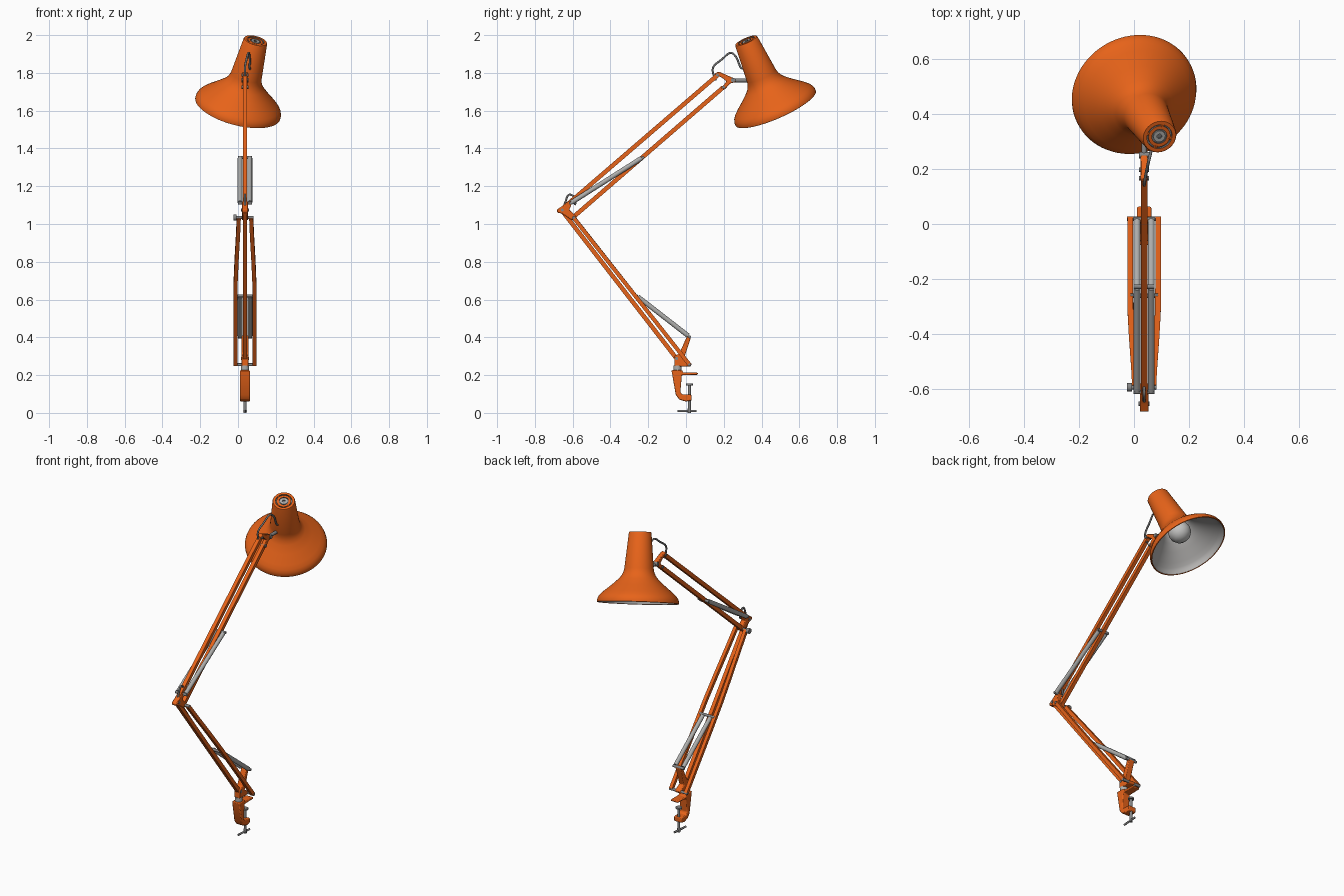
import bpy, bmesh, math
from mathutils import Vector, Matrix

if "Cube" in bpy.data.objects:
    bpy.data.objects.remove(bpy.data.objects["Cube"])

CX = 0.037  # x of the arm's centre plane


def material(name, rgb):
    m = bpy.data.materials.new(name)
    m.diffuse_color = (*rgb, 1)
    m.use_nodes = True
    m.node_tree.nodes["Principled BSDF"].inputs["Base Color"].default_value = m.diffuse_color
    return m


ORANGE = material("orange paint", (0.80, 0.125, 0.010))
SPRING = material("spring grey", (0.42, 0.42, 0.41))
STEEL = material("steel", (0.24, 0.24, 0.24))
DARK = material("cable grey", (0.17, 0.17, 0.17))
WHITE = material("inner grey", (0.47, 0.46, 0.45))
BULB = material("bulb glass", (0.55, 0.55, 0.54))


def finish(name, bm, mats, angle=35):
    bmesh.ops.recalc_face_normals(bm, faces=bm.faces)
    me = bpy.data.meshes.new(name)
    bm.to_mesh(me)
    bm.free()
    ob = bpy.data.objects.new(name, me)
    bpy.context.collection.objects.link(ob)
    for m in mats:
        me.materials.append(m)
    select(ob)
    bpy.ops.object.shade_smooth_by_angle(angle=math.radians(angle))
    return ob


def select(ob):
    bpy.ops.object.select_all(action='DESELECT')
    ob.select_set(True)
    bpy.context.view_layer.objects.active = ob


def P(y, z, dx=0.0):
    return Vector((CX + dx, y, z))


def rod(name, p, q, r, mat, sides=20):
    bm = bmesh.new()
    d = q - p
    rot = d.to_track_quat('Z', 'Y').to_matrix().to_4x4()
    bmesh.ops.create_cone(bm, cap_ends=True, segments=sides, radius1=r, radius2=r,
                          depth=d.length, matrix=Matrix.Translation((p + q) / 2) @ rot)
    return finish(name, bm, [mat])


def pin(name, y, z, half, r=0.008, mat=STEEL):
    return rod(name, P(y, z, -half), P(y, z, half), r, mat)


def tube(name, pts, r, mat, square=False, smooth=False):
    """Sweep a round or square section along a path."""
    cu = bpy.data.curves.new(name, 'CURVE')
    cu.dimensions = '3D'
    cu.twist_mode = 'Z_UP' if square else 'MINIMUM'
    cu.use_fill_caps = True
    cu.bevel_depth = r * (1.414 if square else 1)
    cu.bevel_resolution = 0 if square else 3
    cu.resolution_u = 8
    sp = cu.splines.new('NURBS' if smooth else 'POLY')
    sp.points.add(len(pts) - 1)
    for pt, co in zip(sp.points, pts):
        pt.co = (*co, 1)
        pt.tilt = math.pi / 4 if square else 0
    if smooth:
        sp.order_u = 3
        sp.use_endpoint_u = True
    cu.materials.append(mat)
    ob = bpy.data.objects.new(name, cu)
    bpy.context.collection.objects.link(ob)
    select(ob)
    bpy.ops.object.convert(target='MESH')
    bpy.ops.object.shade_smooth_by_angle(angle=math.radians(35 if square else 60))
    return bpy.context.object


def plate(name, outline, half, mat, bevel=0.004):
    """Extrude a side outline (y, z) across x."""
    bm = bmesh.new()
    f = bm.faces.new([bm.verts.new(P(y, z, -half)) for y, z in outline])
    ext = bmesh.ops.extrude_face_region(bm, geom=[f])
    vs = [v for v in ext['geom'] if isinstance(v, bmesh.types.BMVert)]
    bmesh.ops.translate(bm, verts=vs, vec=(2 * half, 0, 0))
    ob = finish(name, bm, [mat])
    mod = ob.modifiers.new("bevel", 'BEVEL')
    mod.width, mod.segments = bevel, 2
    return ob


def lathe(name, profile, mats, seg_mats, matrix, steps=72):
    """Revolve (radius, height) points; seg_mats gives a material per segment."""
    bm = bmesh.new()
    rings = []
    for r, h in profile:
        n = 1 if r == 0 else steps
        rings.append([bm.verts.new((r * math.cos(math.tau * i / steps),
                                    r * math.sin(math.tau * i / steps), h)) for i in range(n)])
    for a, b, mi in zip(rings, rings[1:], seg_mats):
        for i in range(steps):
            j = (i + 1) % steps
            vs = [a[i % len(a)], a[j % len(a)], b[j % len(b)], b[i % len(b)]]
            bm.faces.new(list(dict.fromkeys(vs))).material_index = mi
    bm.transform(matrix)
    return finish(name, bm, mats)


# Shade, in its own tilted frame with the origin at the rim centre
axis = Vector((0.234, -0.390, 0.890)).normalized()
SH = Matrix.Translation((-0.001, 0.475, 1.613)) @ axis.to_track_quat('Z', 'Y').to_matrix().to_4x4()
outer = [(0.228, -0.002), (0.232, 0.0), (0.232, 0.012), (0.227, 0.028), (0.216, 0.043), (0.197, 0.061),
         (0.150, 0.100), (0.112, 0.135), (0.096, 0.155), (0.087, 0.176), (0.083, 0.195),
         (0.064, 0.397), (0.061, 0.402)]
cap = [(0.047, 0.402), (0.047, 0.392), (0.041, 0.392), (0.041, 0.400), (0.028, 0.400),
       (0.028, 0.394), (0.022, 0.394), (0.022, 0.400), (0.009, 0.400), (0.009, 0.395), (0, 0.395)]
inner = [(0, 0.21), (0.074, 0.205), (0.078, 0.176), (0.089, 0.150), (0.105, 0.130), (0.143, 0.095),
         (0.190, 0.055), (0.210, 0.036), (0.221, 0.022), (0.225, 0.0), (0.228, -0.002)]
lathe("shade", outer + cap, [ORANGE, DARK, SPRING],
      [0] * 13 + [1, 1, 1, 0, 1, 1, 2, 2, 1, 1], SH)
lathe("shade_lining", inner, [WHITE, ORANGE], [0] * 9 + [1], SH)
for k in range(4):
    a = math.pi / 4 + k * math.pi / 2
    u = Vector((math.cos(a), math.sin(a), 0))
    rod("vent_spoke", SH @ (u * 0.037 + Vector((0, 0, 0.394))),
        SH @ (u * 0.050 + Vector((0, 0, 0.394))), 0.007, ORANGE, 8)
lathe("bulb", [(0, 0.05), (0.025, 0.055), (0.047, 0.069), (0.062, 0.093), (0.065, 0.115),
               (0.060, 0.14), (0.045, 0.165), (0.028, 0.185), (0.025, 0.212)],
      [BULB], [0] * 8, SH, 40)

# Head bracket and shade joint
plate("head_bracket", [(0.152, 1.793), (0.166, 1.806), (0.180, 1.804), (0.262, 1.768), (0.262, 1.750),
                       (0.235, 1.745), (0.205, 1.712), (0.185, 1.718), (0.215, 1.755), (0.19, 1.775)],
      0.013, ORANGE)
rod("shade_joint", P(0.245, 1.76), P(0.335, 1.76), 0.010, STEEL)
pin("head_pivot", 0.25, 1.762, 0.019, 0.012)
pin("head_upper_pin", 0.167, 1.788, 0.018)
pin("head_lower_pin", 0.198, 1.724, 0.018)

# Upper arm: two parallel bars
tube("upper_arm_top_bar", [P(-0.653, 1.082), P(0.167, 1.788)], 0.0115, ORANGE, True)
tube("upper_arm_bottom_bar", [P(-0.595, 1.038), P(0.198, 1.724)], 0.0115, ORANGE, True)

# Elbow
plate("elbow_bracket", [(-0.685, 1.075), (-0.66, 1.092), (-0.622, 1.120), (-0.603, 1.110),
                        (-0.618, 1.075), (-0.580, 1.040), (-0.590, 1.020), (-0.612, 1.025),
                        (-0.655, 1.055), (-0.68, 1.06)], 0.016, ORANGE)
pin("elbow_rear_pin", -0.655, 1.074, 0.020)
pin("elbow_front_pin", -0.595, 1.034, 0.045)
rod("elbow_knob", P(-0.595, 1.034, -0.062), P(-0.595, 1.034, -0.045), 0.016, STEEL)

# Lower arm: single rear bar and a splayed pair in front
tube("lower_arm_rear_bar", [P(-0.653, 1.066), P(-0.05, 0.288)], 0.0115, ORANGE, True)
top, bottom = Vector((0, -0.595, 1.034)), Vector((0, 0.019, 0.255))
for s in (-1, 1):
    path = [top.lerp(bottom, t) + Vector((CX + s * dx, 0, 0))
            for t, dx in ((0, .033), (.12, .037), (.3, .045), (.45, .050), (.6, .051), (1, .051))]
    tube("lower_arm_front_bar", path, 0.0105, ORANGE, True)

# Springs with their cross pins
for s in (-1, 1):
    for name, p, q in (("upper_spring", P(-0.607, 1.113, s * 0.026), P(-0.235, 1.349, s * 0.026)),
                       ("lower_spring", P(-0.255, 0.615, s * 0.026), P(0.012, 0.408, s * 0.026))):
        rod(name, p, q, 0.0125, SPRING)
for y, z, half in ((-0.612, 1.110, 0.038), (-0.228, 1.352, 0.038),
                   (-0.262, 0.620, 0.050), (0.018, 0.403, 0.038)):
    pin("spring_pin", y, z, half)

# Base bracket
plate("base_lever", [(0.026, 0.398), (0.020, 0.412), (0.006, 0.408), (-0.035, 0.315), (-0.062, 0.300),
                     (-0.062, 0.247), (0.025, 0.245), (0.030, 0.260), (-0.012, 0.285)], 0.019, ORANGE)
pin("base_rear_pin", -0.05, 0.288, 0.022)
pin("base_front_pin", 0.019, 0.255, 0.062)
rod("base_collar", P(-0.045, 0.215), P(-0.045, 0.25), 0.022, SPRING, 28)

# Table clamp with its screw
plate("clamp", [(-0.077, 0.226), (-0.02, 0.226), (-0.015, 0.213), (0.063, 0.213), (0.063, 0.202),
                (-0.022, 0.200), (-0.030, 0.110), (-0.020, 0.098), (0.030, 0.096), (0.030, 0.066),
                (0.0, 0.060), (-0.035, 0.070), (-0.054, 0.095)], 0.026, ORANGE, 0.005)
rod("clamp_screw", P(0.018, 0.008), P(0.018, 0.152), 0.008, STEEL)
rod("clamp_pad", P(0.018, 0.146), P(0.018, 0.155), 0.018, STEEL)
rod("clamp_handle", P(-0.045, 0.010, -0.004), P(0.055, 0.010, 0.004), 0.006, STEEL)
rod("clamp_screw_head", P(0.018, 0.0), P(0.018, 0.024), 0.009, STEEL)

# Power cable loops at the head and the elbow
tube("head_cable", [P(0.16, 1.76), P(0.138, 1.80), P(0.145, 1.84), P(0.19, 1.87, 0.008),
                    P(0.235, 1.915, 0.018), P(0.268, 1.885, 0.026), P(0.283, 1.84, 0.025),
                    P(0.295, 1.82, 0.025), P(0.35, 1.81, 0.03)], 0.0055, DARK, smooth=True)
tube("elbow_cable", [P(-0.655, 1.075), P(-0.64, 1.11), P(-0.625, 1.16), P(-0.595, 1.15),
                     P(-0.578, 1.12), P(-0.59, 1.10)], 0.0055, DARK, smooth=True)
